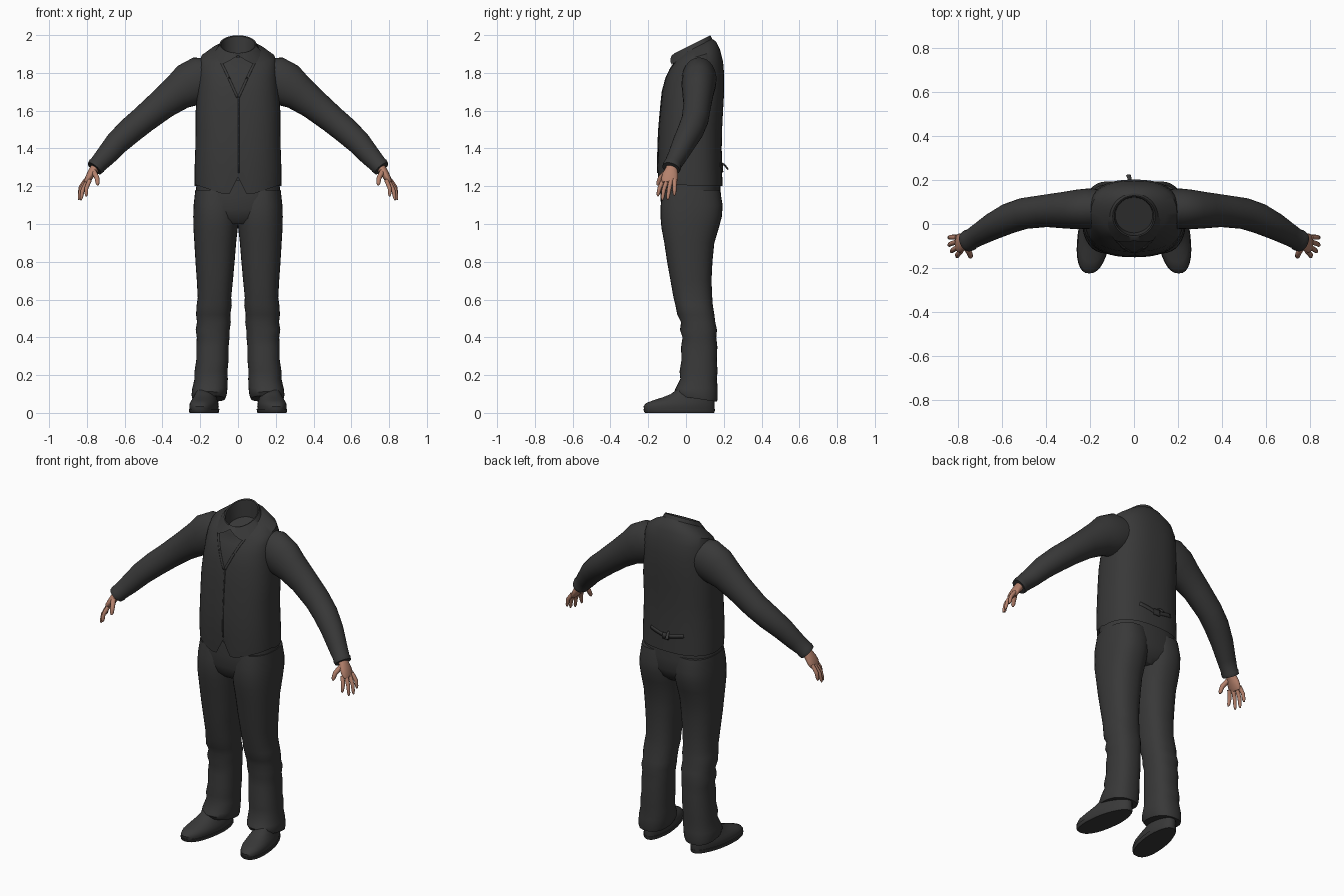
import bpy, bmesh, math
from mathutils import Vector
from mathutils.bvhtree import BVHTree

if "Cube" in bpy.data.objects:
    bpy.data.objects.remove(bpy.data.objects["Cube"])


def material(name, rgb):
    m = bpy.data.materials.new(name)
    m.diffuse_color = (*rgb, 1)
    m.use_nodes = True
    m.node_tree.nodes["Principled BSDF"].inputs["Base Color"].default_value = m.diffuse_color
    return m


CLOTH = material("charcoal cloth", (0.04, 0.04, 0.04))
SKIN = material("skin", (0.46, 0.22, 0.15))


def make(name, verts, faces, mat, side=1, angle=40):
    bm = bmesh.new()
    vs = [bm.verts.new((v[0] * side, v[1], v[2])) for v in verts]
    for f in faces:
        bm.faces.new([vs[i] for i in f])
    bmesh.ops.recalc_face_normals(bm, faces=bm.faces)
    me = bpy.data.meshes.new(name)
    bm.to_mesh(me)
    bm.free()
    me.materials.append(mat)
    ob = bpy.data.objects.new(name, me)
    bpy.context.collection.objects.link(ob)
    bpy.ops.object.select_all(action='DESELECT')
    ob.select_set(True)
    bpy.context.view_layer.objects.active = ob
    bpy.ops.object.shade_smooth_by_angle(angle=math.radians(angle))
    return ob


def bridge(rings, start=True, end=True):
    n = len(rings[0])
    verts = [v for r in rings for v in r]
    faces = [(k * n + i, k * n + (i + 1) % n, (k + 1) * n + (i + 1) % n, (k + 1) * n + i)
             for k in range(len(rings) - 1) for i in range(n)]
    if start:
        faces.append(tuple(range(n)))
    if end:
        faces.append(tuple(range(len(verts) - n, len(verts))))
    return verts, faces


def spow(v, p):
    return math.copysign(abs(v) ** p, v)


def flat_ring(x, y, z, rx, ry, tilt=0, p=1.0, n=32):
    """Ring starting at the front; tilt raises the back."""
    out = []
    for i in range(n):
        a = math.tau * i / n
        dx, dy = rx * spow(math.sin(a), p), -ry * spow(math.cos(a), p)
        out.append(Vector((x + dx, y + dy, z + tilt * dy)))
    return out


def tube(pts, n=20):
    """Rings along a path; each point is x, y, z, radius along y, radius across."""
    rings = []
    for i, q in enumerate(pts):
        a, b = pts[max(i - 1, 0)], pts[min(i + 1, len(pts) - 1)]
        t = (Vector(b[:3]) - Vector(a[:3])).normalized()
        u = (Vector((0, 1, 0)) - t * t.y).normalized()
        w = t.cross(u)
        rings.append([Vector(q[:3]) + u * q[3] * math.cos(math.tau * k / n)
                      + w * q[4] * math.sin(math.tau * k / n) for k in range(n)])
    return rings


# Vest: z, y centre, half width, half depth, tilt, roundness
VEST = [(1.2, .025, .23, .168, 0, .8), (1.29, .02, .23, .171, 0, .8),
        (1.4, .02, .226, .169, 0, .8), (1.5, .023, .224, .168, 0, .8),
        (1.6, .03, .224, .166, 0, .8), (1.7, .038, .215, .164, 0, .8),
        (1.78, .047, .209, .155, .05, .8), (1.84, .054, .205, .142, .15, .82),
        (1.885, .055, .195, .125, .3, .88), (1.915, .045, .145, .114, .45, .95),
        (1.932, .038, .1, .098, .5, 1)]
rings = [flat_ring(0, y, z, rx, ry, t, p, 48) for z, y, rx, ry, t, p in VEST]
for v in rings[0]:      # pointed hem with a notch at the front
    if v.y < .02:
        x = abs(v.x)
        v.z = 1.25 - x * 2 if x < .05 else 1.15 + (x - .05) * .33
    else:
        v.z = 1.2
verts, faces = bridge(rings, False, False)
make("vest", verts, faces, CLOTH)
tree = BVHTree.FromPolygons(verts, faces)


def strip(name, pts, width, front=True, side=1, lift=.003):
    """Thin trim laid on the vest along a line of x, z points."""
    s = -1 if front else 1
    rows = []
    for (x0, z0), (x1, z1) in zip(pts, pts[1:]):
        d = Vector((x1 - x0, z1 - z0)).normalized() * width / 2
        for k in range(9):
            x, z = x0 + (x1 - x0) * k / 8, z0 + (z1 - z0) * k / 8
            row = []
            for e in (-1, 1):
                px, pz = x - d.y * e, z + d.x * e
                hit = tree.ray_cast(Vector((px, s, pz)), Vector((0, -s, 0)))[0]
                if hit:
                    row.append(hit + Vector((0, s * lift, 0)))
            if len(row) == 2:
                rows.append(row)
    vs = [v for r in rows for v in r]
    fs = [(2 * i, 2 * i + 1, 2 * i + 3, 2 * i + 2) for i in range(len(rows) - 1)]
    ob = make(name, vs, fs, CLOTH, side)
    ob.modifiers.new("thickness", 'SOLIDIFY').thickness = .006


# Vest neckline, front closure and back strap
for side, tag in ((1, "left"), (-1, "right")):
    strip("neckline_" + tag, [(.095, 1.87), (.05, 1.775), (.003, 1.67)], .012, True, side)
strip("front_closure", [(.004, 1.67), (.004, 1.27)], .006)
strip("back_strap", [(-.11, 1.315), (0, 1.29), (.11, 1.315)], .022, False)

# Strap buckle with a loose tail
strip("buckle", [(-.02, 1.292), (.02, 1.292)], .036, False, 1, .006)
make("strap_tail", *bridge(tube([(-.015, .188, 1.32, .006, .008), (-.02, .205, 1.312, .005, .01),
                                 (-.025, .222, 1.29, .004, .011)], 8)), CLOTH)

# Folded shirt collar with a hollow neck
N = 48
top = flat_ring(0, .035, 1.952, .097, .094, .5, 1, N)
inner = flat_ring(0, .035, 1.95, .09, .088, .5, 1, N)
well = flat_ring(0, .04, 1.86, .085, .08, .4, 1, N)
flap = []
for i, v in enumerate(top):
    a = abs((math.degrees(math.tau * i / N) + 180) % 360 - 180)
    if a < 37.5:
        drop = .012 + .058 * a / 37.5
    else:
        drop = .028 + .042 * max(0, 1 - (a - 37.5) / 40)
    out = Vector((v.x, v.y - .035, 0)).normalized()
    flap.append(v + out * (.01 + .5 * drop if a < 90 else .014) - Vector((0, 0, drop)))
make("shirt_collar", *bridge([well, inner, top, flap], True, False), CLOTH)

# Trouser seat
SEAT = [(1.23, .025, .218, .155), (1.15, .025, .226, .16), (1.08, .026, .225, .158),
        (1.03, .022, .19, .14), (1.0, .02, .1, .11)]
make("trouser_seat", *bridge([flat_ring(0, y, z, rx, ry, 0, .8) for z, y, rx, ry in SEAT]), CLOTH)

# Leg: z, inner x, outer x, front y, back y
LEG = [(1.18, 0, .226, -.12, .18), (1.1, -.004, .235, -.134, .194), (1.04, -.004, .237, -.135, .19),
       (.98, .001, .236, -.13, .174), (.9, .01, .231, -.115, .15), (.8, .018, .225, -.1, .14),
       (.7, .027, .218, -.082, .135), (.61, .036, .213, -.066, .139), (.57, .033, .219, -.056, .142),
       (.52, .041, .222, -.046, .15), (.48, .038, .217, -.026, .155), (.44, .044, .224, -.032, .164),
       (.4, .045, .218, -.018, .16), (.35, .05, .221, -.026, .166), (.28, .05, .221, -.024, .163),
       (.22, .056, .23, -.034, .167), (.18, .054, .23, -.03, .163), (.13, .056, .242, -.055, .168),
       (.095, .06, .246, -.062, .168), (.075, .068, .242, -.05, .164)]

# Shoe: z, toe y, heel y, half width
SHOE = [(.018, -.222, .15, .07), (.035, -.225, .152, .073), (.052, -.212, .152, .071),
        (.066, -.175, .152, .066), (.082, -.125, .15, .06), (.1, -.08, .148, .055), (.13, -.04, .14, .05)]
SOLE = [(0, -.215, .148, .071), (.006, -.222, .152, .075), (.02, -.225, .153, .076)]


def shoe_rings(rows):
    out = []
    for z, f, b, w in rows:
        r = flat_ring(0, (f + b) / 2, z, w, (b - f) / 2, 0, .85)
        for v in r:     # narrower heel, toes turned out
            v.x = v.x * (1 - .18 * max(0, v.y) / .15) + .178 - .13 * (v.y + .03)
        out.append(r)
    return out


# Sleeve from shoulder to cuff
SLEEVE = [(.13, .07, 1.775, .085, .1), (.2, .07, 1.765, .092, .122), (.26, .066, 1.735, .09, .118),
          (.32, .063, 1.695, .083, .096), (.4, .06, 1.635, .074, .082), (.5, .048, 1.553, .071, .073),
          (.57, .025, 1.495, .069, .07), (.64, -.01, 1.43, .061, .064), (.7, -.045, 1.36, .051, .055),
          (.742, -.07, 1.315, .046, .047), (.748, -.073, 1.308, .05, .049),
          (.76, -.079, 1.294, .048, .045)]

# Hand pieces: palm, then fingers and thumb as base, middle, tip
PALM = [(.74, -.07, 1.32, .028, .024), (.762, -.077, 1.29, .032, .024), (.78, -.083, 1.262, .042, .021),
        (.795, -.088, 1.235, .044, .018), (.804, -.09, 1.218, .036, .012)]
FINGERS = {"index_finger": ((.785, -.121, 1.232), (.803, -.14, 1.19), (.803, -.15, 1.147)),
           "middle_finger": ((.797, -.102, 1.228), (.822, -.118, 1.18), (.832, -.126, 1.126)),
           "ring_finger": ((.804, -.08, 1.23), (.832, -.09, 1.182), (.843, -.097, 1.128)),
           "little_finger": ((.805, -.06, 1.235), (.833, -.06, 1.196), (.842, -.062, 1.15)),
           "thumb": ((.765, -.1, 1.28), (.747, -.135, 1.245), (.742, -.152, 1.205))}

for side, tag in ((1, "left"), (-1, "right")):
    legs = [flat_ring((a + b) / 2, (f + k) / 2, z, (b - a) / 2, (k - f) / 2,
                      -.15 if z < .1 else 0, .85) for z, a, b, f, k in LEG]
    make("trouser_leg_" + tag, *bridge(legs), CLOTH, side)
    make("shoe_" + tag, *bridge(shoe_rings(SHOE)), CLOTH, side)
    make("sole_" + tag, *bridge(shoe_rings(SOLE)), CLOTH, side)
    make("sleeve_" + tag, *bridge(tube(SLEEVE, 28)), CLOTH, side)
    make("palm_" + tag, *bridge(tube(PALM, 16)), SKIN, side, 60)
    for name, (a, b, c) in FINGERS.items():
        r = .014 if name == "thumb" else .0115
        a, b, c = Vector(a), Vector(b), Vector(c)
        pts = [(*a, r, r), (*a.lerp(b, .5), r, r), (*b, r * .95, r * .95),
               (*b.lerp(c, .7), r * .8, r * .8), (*c, r * .35, r * .35)]
        make(name + "_" + tag, *bridge(tube(pts, 10)), SKIN, side, 60)
